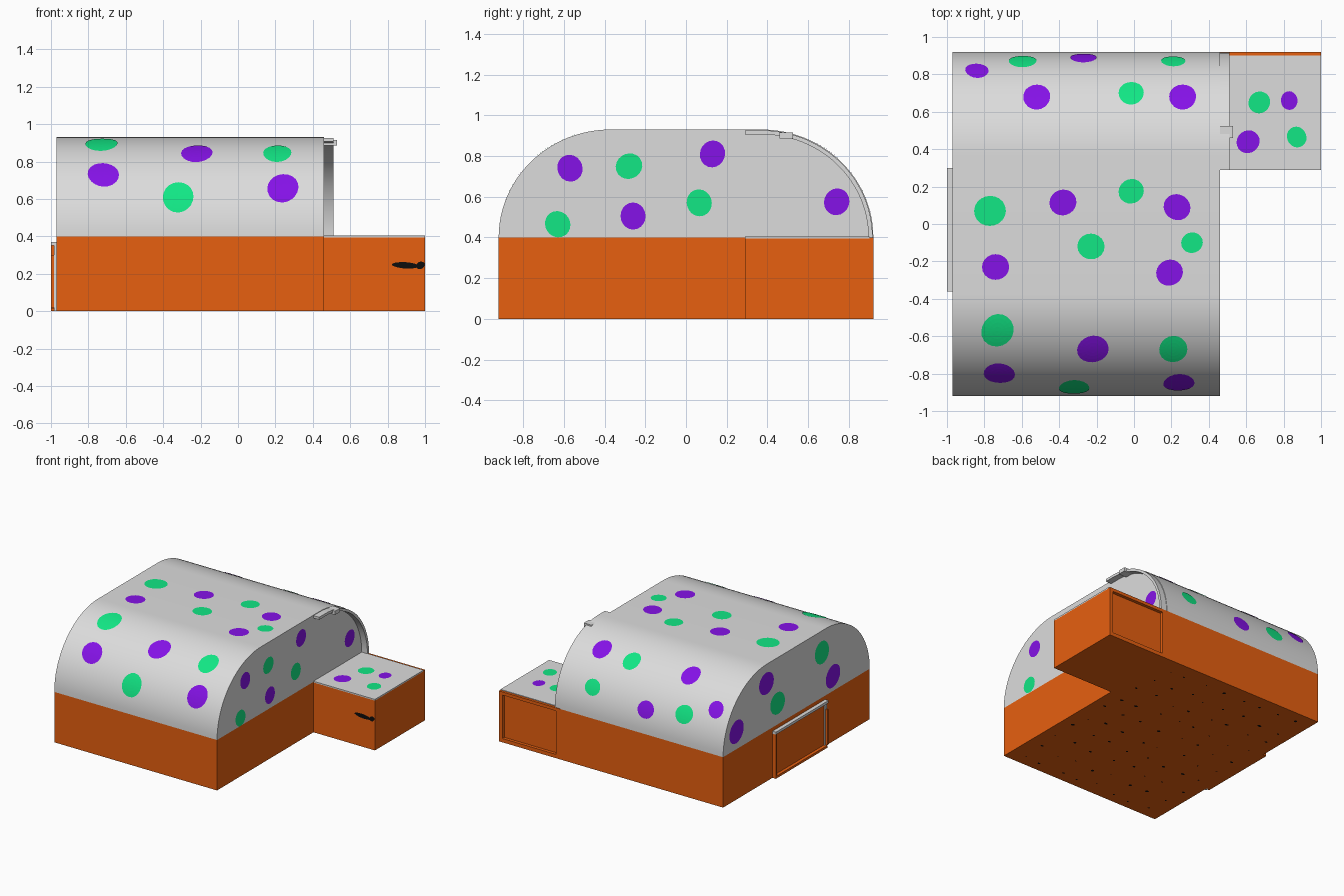
import bpy, bmesh, math, random
from mathutils import Vector

if "Cube" in bpy.data.objects:
    bpy.data.objects.remove(bpy.data.objects["Cube"])

random.seed(4)

def mat(name, c):
    m = bpy.data.materials.new(name)
    m.diffuse_color = (*c, 1)
    m.use_nodes = True
    m.node_tree.nodes["Principled BSDF"].inputs["Base Color"].default_value = m.diffuse_color
    return m

GREY = mat("light_grey", (0.72, 0.72, 0.72))
ORANGE = mat("orange", (0.8, 0.117, 0.005))
GREEN = mat("green", (0.006, 0.8, 0.235))
PURPLE = mat("purple", (0.235, 0.006, 0.8))
BLACK = mat("black", (0.004, 0.004, 0.004))

def make(name, verts, faces, m, smooth=False):
    me = bpy.data.meshes.new(name)
    me.from_pydata([tuple(v) for v in verts], [], faces)
    bm = bmesh.new()
    bm.from_mesh(me)
    bmesh.ops.recalc_face_normals(bm, faces=bm.faces)
    bm.to_mesh(me)
    bm.free()
    me.materials.append(m)
    ob = bpy.data.objects.new(name, me)
    bpy.context.collection.objects.link(ob)
    if smooth:
        bpy.context.view_layer.objects.active = ob
        ob.select_set(True)
        bpy.ops.object.shade_smooth_by_angle(angle=math.radians(30))
        ob.select_set(False)
    return ob

def box(name, x0, x1, y0, y1, z0, z1, m):
    v = [(x, y, z) for x in (x0, x1) for y in (y0, y1) for z in (z0, z1)]
    f = [(0, 1, 3, 2), (4, 6, 7, 5), (0, 4, 5, 1), (2, 3, 7, 6), (0, 2, 6, 4), (1, 5, 7, 3)]
    return make(name, v, f, m)

def prism(name, prof, x0, x1, m, smooth=False):
    """Extrude a (y, z) outline along x."""
    n = len(prof)
    v = [(x, y, z) for x in (x0, x1) for y, z in prof]
    f = [(i, (i + 1) % n, n + (i + 1) % n, n + i) for i in range(n)]
    f += [tuple(range(n)), tuple(range(2 * n - 1, n - 1, -1))]
    return make(name, v, f, m, smooth)

# roof section: flat top with elliptical shoulders
FLAT, RY, RZ, ZB = 0.37, 0.55, 0.53, 0.40
X0, X1 = -0.97, 0.46

def arc(t, d=0.0):
    return FLAT + (RY + d) * math.sin(t), ZB + (RZ + d) * math.cos(t)

N = 24
right = [arc(i * math.pi / 2 / N) for i in range(N + 1)]
prism("roof", right + [(-y, z) for y, z in reversed(right)], X0, X1, GREY, True)
box("base", X0, X1, -0.92, 0.92, 0, ZB, ORANGE)

def on_roof(x, s, d=0.003):
    """Point on the roof at x and distance s along the section."""
    a = abs(s)
    if a < FLAT:
        return Vector((x, s, ZB + RZ + d))
    y, z = arc((a - FLAT) / 0.54, d)
    return Vector((x, math.copysign(y, s), z))

def spot(name, f, u, v, ru, rv, m, wobble=0.04, segs=20, rings=4):
    """Slightly irregular disc laid on the surface f(u, v)."""
    ph = random.random() * 6.28
    verts, faces = [f(u, v)], []
    for r in range(1, rings + 1):
        for i in range(segs):
            a = i * 2 * math.pi / segs
            k = r / rings * (1 + wobble * math.sin(2 * a + ph))
            verts.append(f(u + ru * k * math.cos(a), v + rv * k * math.sin(a)))
    for i in range(segs):
        j = (i + 1) % segs
        faces.append((0, 1 + i, 1 + j))
        for r in range(rings - 1):
            p, q = 1 + r * segs, 1 + (r + 1) * segs
            faces.append((p + i, q + i, q + j, p + j))
    ob = make(name, verts, faces, m)
    # face the spots outwards
    me = ob.data
    c = Vector(verts[0])
    if me.polygons[0].normal.dot(c - Vector((0.3 if c.x > 0.3 else 0, 0.5 if c.x > 0.5 else 0, 0.2))) < 0:
        me.flip_normals()
    return ob

# roof spots as (x, y, radius)
roof_purple = [(-.74, -.23, .07), (.19, -.26, .07), (.23, .09, .07), (-.38, .115, .07),
               (-.22, -.67, .083), (-.72, -.80, .082), (.24, -.85, .085),
               (-.52, .68, .075), (.26, .68, .075), (-.27, .888, .068), (-.84, .82, .063)]
roof_green = [(-.23, -.12, .07), (.31, -.10, .056), (-.015, .175, .066), (-.77, .07, .082),
              (-.73, -.57, .088), (.21, -.67, .078), (-.32, -.875, .085),
              (-.015, .70, .07), (-.595, .87, .072), (.21, .87, .063)]
for nm, lst, m in (("purple", roof_purple, PURPLE), ("green", roof_green, GREEN)):
    for x, y, r in lst:
        s = abs(y)
        if s > FLAT:
            s = FLAT + 0.54 * math.asin((s - FLAT) / RY)
        spot(f"roof_spot_{nm}", on_roof, x, math.copysign(s, y), r, r * 1.02, m)

# end wall spots as (y, z)
walls = [
    (X1 + .003, PURPLE, [(-.57, .74), (-.26, .505), (.13, .81), (.74, .575)]),
    (X1 + .003, GREEN, [(-.28, .75), (-.63, .465), (.065, .57)]),
    (X0 - .003, PURPLE, [(.755, .54), (.38, .78), (-.455, .52)]),
    (X0 - .003, GREEN, [(.24, .57), (-.316, .76)])]
for xw, m, pts in walls:
    r = .064 if xw > 0 else .09
    for y, z in pts:
        spot("wall_spot", lambda a, b: Vector((xw, a, b)), y, z, r, min(r, z - .402), m)

# side annex with framed rear panel
box("annex", X1, 1.0, 0.29, 0.895, 0, 0.395, ORANGE)
box("annex_lid", X1, 1.0, 0.29, 0.90, 0.395, 0.405, GREY)
for a, b, c, d in ((X1, .50, 0, .40), (.97, 1.0, 0, .40), (.50, .97, 0, .03), (.50, .97, .375, .40)):
    box("annex_rear_frame", a, b, 0.895, 0.92, c, d, ORANGE)
for x, y, rx, ry, m in ((.67, .65, .06, .057, GREEN), (.87, .465, .053, .055, GREEN),
                        (.83, .66, .043, .052, PURPLE), (.61, .44, .063, .06, PURPLE)):
    spot("annex_spot", lambda a, b: Vector((a, b, .408)), x, y, rx, ry, m)

# black latch on the annex front
for x, rx, rz in ((.895, .075, .016), (.975, .025, .018)):
    spot("annex_latch", lambda a, b: Vector((a, .287, b)), x, .245, rx, rz, BLACK, 0.15)

# arched rib and grip against the end wall
t0 = 0.0
ribs = [arc(i * math.pi / 2 / N, -.004) for i in range(N + 1)]
inner = [arc(i * math.pi / 2 / N, -.024) for i in range(N + 1)]
outline = [(.29, ribs[0][1])] + ribs + inner[::-1] + [(.29, inner[0][1])]
prism("arch_rib", outline, X1, 0.51, GREY, True)
box("rib_grip", X1, 0.53, 0.46, 0.525, 0.885, 0.915, GREY)

# framed hatch on the left wall
box("hatch_panel", -.977, X0, -.34, .28, .02, .34, ORANGE)
box("hatch_top_bar", -1.0, X0, -.36, .30, .35, .37, GREY)
box("hatch_front_bar", -.985, X0, -.36, -.335, 0, .35, GREY)
box("hatch_front_edge", -1.0, -.985, -.36, -.345, .02, .30, ORANGE)
box("hatch_rear_bar", -1.0, X0, .285, .30, 0, .35, ORANGE)
box("hatch_bottom_bar", -1.0, X0, -.345, .285, 0, .018, ORANGE)

# small drain holes under the base
for i in range(8):
    for j in range(10):
        x = -.85 + i * .17 + random.uniform(-.03, .03)
        y = -.82 + j * .18 + random.uniform(-.03, .03)
        r = random.uniform(.004, .012)
        spot("drain_hole", lambda a, b: Vector((a, b, -.001)), x, y, r * 1.3, r, BLACK, .1, 8, 1)
